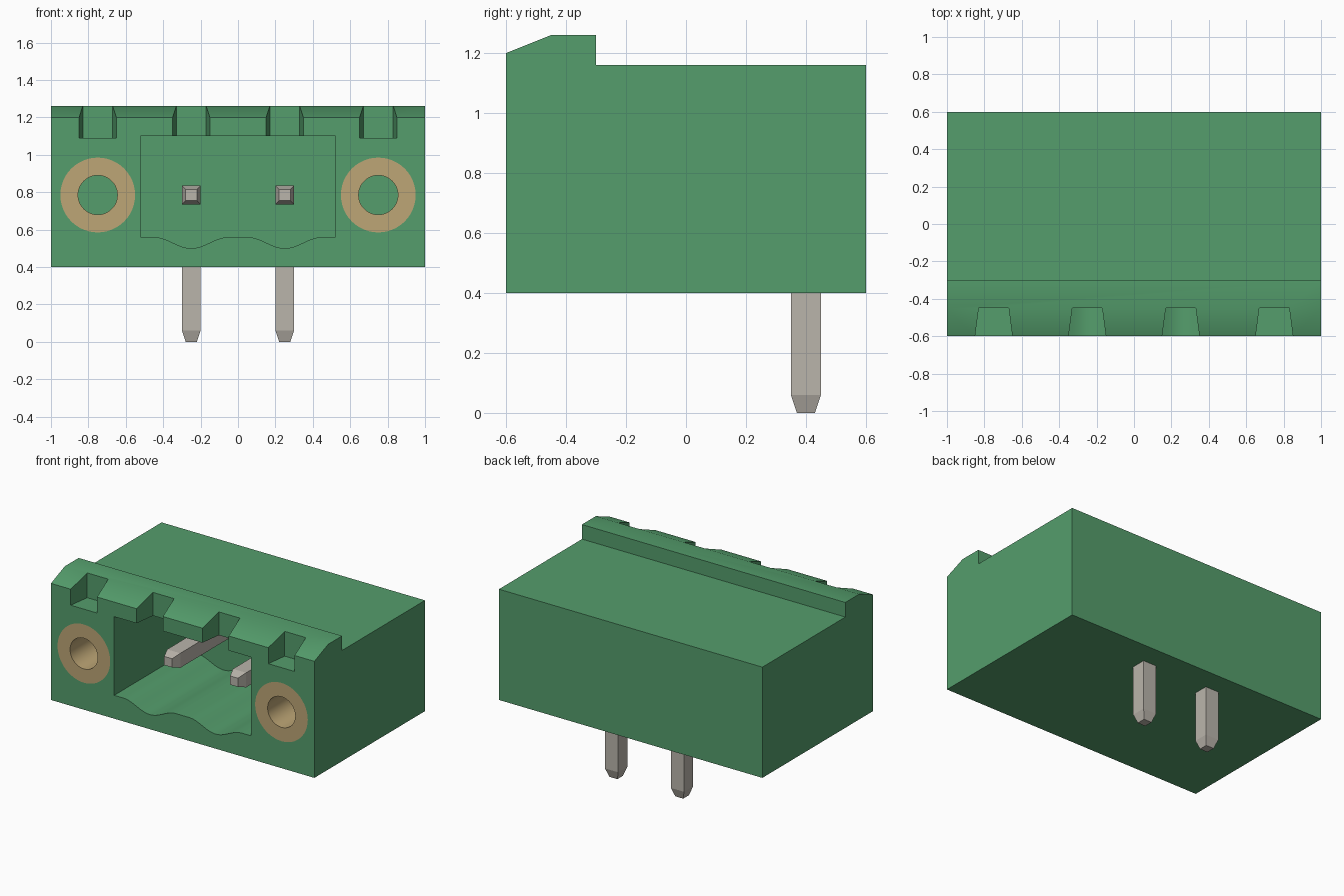
import bpy, bmesh, math

if "Cube" in bpy.data.objects:
    bpy.data.objects.remove(bpy.data.objects["Cube"], do_unlink=True)


def material(name, rgb):
    m = bpy.data.materials.new(name)
    m.use_nodes = True
    m.diffuse_color = (*rgb, 1)
    m.node_tree.nodes["Principled BSDF"].inputs["Base Color"].default_value = (*rgb, 1)
    return m


green = material("green plastic", (0.09, 0.34, 0.15))
brass = material("brass", (0.51, 0.38, 0.18))
metal = material("pin metal", (0.49, 0.46, 0.41))


def loft(name, rings, mat, closed=False):
    """Skin a row of point rings; cap the ends, or join last to first."""
    bm = bmesh.new()
    loops = [[bm.verts.new(p) for p in ring] for ring in rings]
    pairs = list(zip(loops, loops[1:]))
    if closed:
        pairs.append((loops[-1], loops[0]))
    else:
        bm.faces.new(loops[0])
        bm.faces.new(loops[-1])
    n = len(loops[0])
    for a, b in pairs:
        for i in range(n):
            j = (i + 1) % n
            bm.faces.new((a[i], a[j], b[j], b[i]))
    bmesh.ops.recalc_face_normals(bm, faces=bm.faces)
    mesh = bpy.data.meshes.new(name)
    bm.to_mesh(mesh)
    bm.free()
    mesh.materials.append(mat)
    obj = bpy.data.objects.new(name, mesh)
    bpy.context.collection.objects.link(obj)
    return obj


def activate(obj):
    bpy.ops.object.select_all(action="DESELECT")
    obj.select_set(True)
    bpy.context.view_layer.objects.active = obj


def smooth(obj):
    activate(obj)
    bpy.ops.object.shade_smooth_by_angle(angle=math.radians(30))


def cut(target, cutter):
    mod = target.modifiers.new("cut", "BOOLEAN")
    mod.operation = "DIFFERENCE"
    mod.solver = "EXACT"
    mod.object = cutter
    activate(target)
    bpy.ops.object.modifier_apply(modifier=mod.name)
    bpy.data.objects.remove(cutter, do_unlink=True)


def circle(x, y, z, r, n=48):
    return [(x + r * math.cos(math.tau * i / n), y, z + r * math.sin(math.tau * i / n))
            for i in range(n)]


SQUARE = [(-1, -1), (1, -1), (1, 1), (-1, 1)]
FRONT, AXIS_Z, PITCH = -0.6, 0.785, 0.25

# Housing: side profile with the raised front ridge, extruded across x
side = [(-0.6, 0.4), (0.6, 0.4), (0.6, 1.16), (-0.3, 1.16),
        (-0.3, 1.26), (-0.45, 1.26), (-0.6, 1.2)]
housing = loft("housing", [[(x, y, z) for y, z in side] for x in (-1, 1)], green)

# Socket cavity with a scalloped floor below each pin
floor = [(-0.52, 0.56)]
for cx in (-PITCH, PITCH):
    for i in range(25):
        t = -1 + i / 12
        floor.append((cx + 0.2 * t, 0.53 - 0.03 * math.cos(math.pi * t)))
floor += [(0.52, 0.56), (0.52, 1.1), (-0.52, 1.1)]
cut(housing, loft("cavity_cutter",
                  [[(x, y, z) for x, z in floor] for y in (-0.7, 0.2)], green))

# Tapered notches in the ridge
for cx in (-0.75, -PITCH, PITCH, 0.75):
    plan = [(-0.113, -0.7), (0.113, -0.7), (0.08, -0.45), (-0.08, -0.45)]
    cut(housing, loft("notch_cutter",
                      [[(cx + x, y, z) for x, y in plan] for z in (1.09, 1.4)], green))

for sign, label in ((1, "left"), (-1, "right")):
    # Brass insert set in a blind bore
    cx = 0.75 * sign
    cut(housing, loft("bore_cutter",
                      [circle(cx, y, AXIS_Z, 0.2) for y in (-0.7, 0.0)], green))
    insert = loft(label + "_threaded_insert",
                  [circle(cx, y, AXIS_Z, r) for y, r in
                   ((FRONT, 0.2), (0.0, 0.2), (0.0, 0.105), (FRONT, 0.105))],
                  brass, closed=True)
    smooth(insert)

    # Contact pin in the socket and solder leg beneath, both with tapered tips
    px = PITCH * sign
    loft(label + "_contact_pin",
         [[(px + r * u, y, AXIS_Z + r * v) for u, v in SQUARE]
          for y, r in ((-0.4, 0.03), (-0.34, 0.05), (0.35, 0.05))], metal)
    loft(label + "_solder_leg",
         [[(px + r * u, 0.4 + r * v, z) for u, v in SQUARE]
          for z, r in ((0, 0.03), (0.06, 0.05), (AXIS_Z + 0.05, 0.05))], metal)

smooth(housing)
